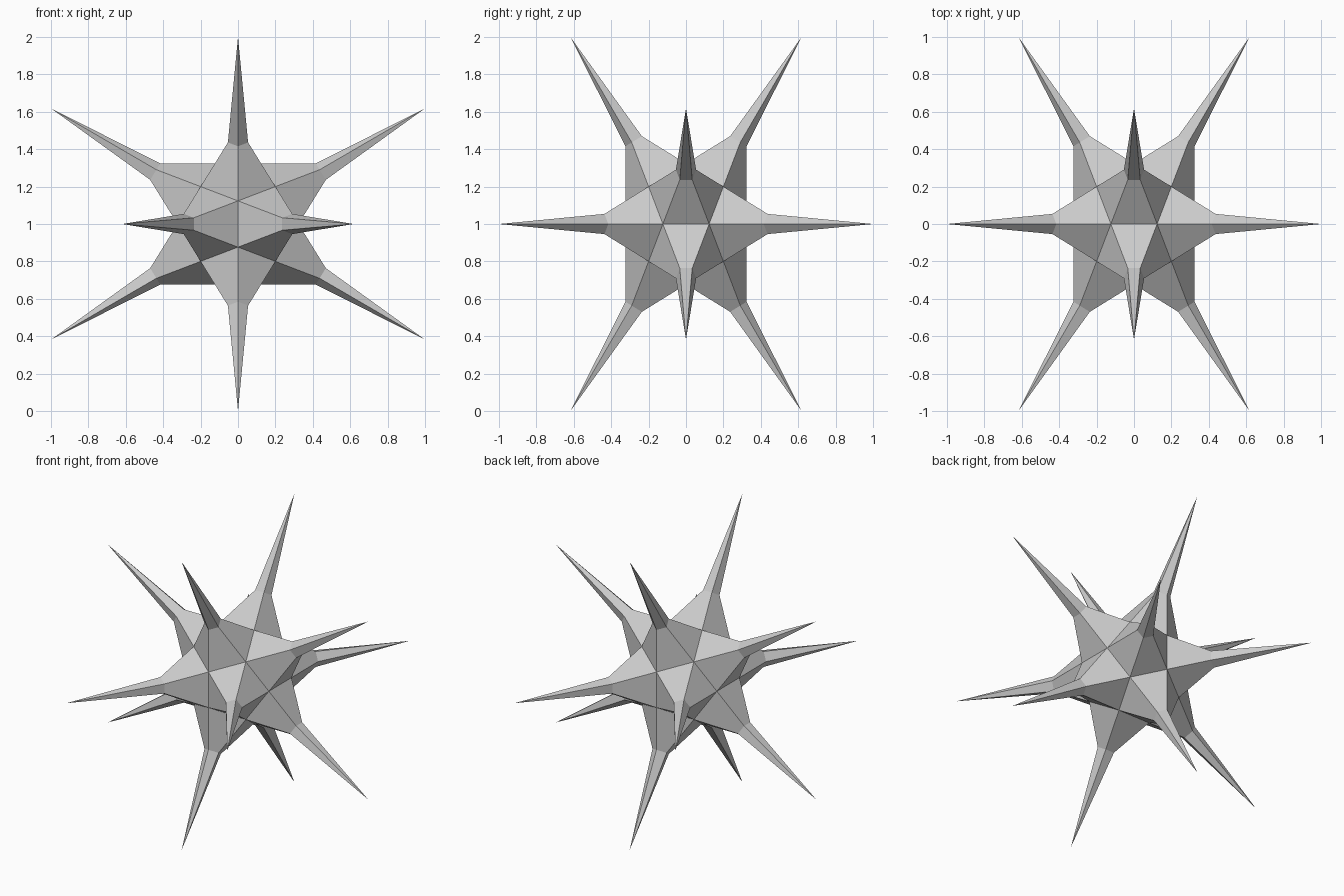
import bpy, bmesh
from math import sqrt, radians
from mathutils import Vector

if "Cube" in bpy.data.objects:
    bpy.data.objects.remove(bpy.data.objects["Cube"])

PHI = (1 + sqrt(5)) / 2
A = 0.2                                         # core size
CENTRE = Vector((0, 0, 1))
STAR_TIP = A * PHI * sqrt(1 + PHI ** 2)         # where the wide star points would meet
SPIKE_TIP = sqrt(1 + 1 / PHI ** 2)              # end of the thin spikes
KINK = 0.73                                     # where wide base turns into thin spike

bm = bmesh.new()

# Dodecahedron core: cube corners plus three golden rectangles
signs = (-1, 1)
for i in signs:
    for j in signs:
        p, q = i * A / PHI, j * A * PHI
        for co in ((p, 0, q), (0, q, p), (q, p, 0)):
            bm.verts.new(co)
        for k in signs:
            bm.verts.new((i * A, j * A, k * A))
bmesh.ops.convex_hull(bm, input=bm.verts[:])
bmesh.ops.dissolve_limit(bm, angle_limit=radians(2), verts=bm.verts[:], edges=bm.edges[:])
bmesh.ops.recalc_face_normals(bm, faces=bm.faces[:])

# Wide star bases: extrude each pentagon towards its star point
caps = bmesh.ops.extrude_discrete_faces(bm, faces=bm.faces[:])["faces"]
for face in caps:
    tip = face.calc_center_median().normalized() * STAR_TIP
    for v in face.verts:
        v.co = v.co.lerp(tip, KINK)

# Thin spikes: poke each cap and pull its centre out
for v in bmesh.ops.poke(bm, faces=caps)["verts"]:
    v.co = v.co.normalized() * SPIKE_TIP

bmesh.ops.remove_doubles(bm, verts=bm.verts[:], dist=1e-5)
bmesh.ops.recalc_face_normals(bm, faces=bm.faces[:])
bmesh.ops.translate(bm, verts=bm.verts[:], vec=CENTRE)

mesh = bpy.data.meshes.new("spiked_star")
bm.to_mesh(mesh)
bm.free()
bpy.context.collection.objects.link(bpy.data.objects.new("spiked_star", mesh))
